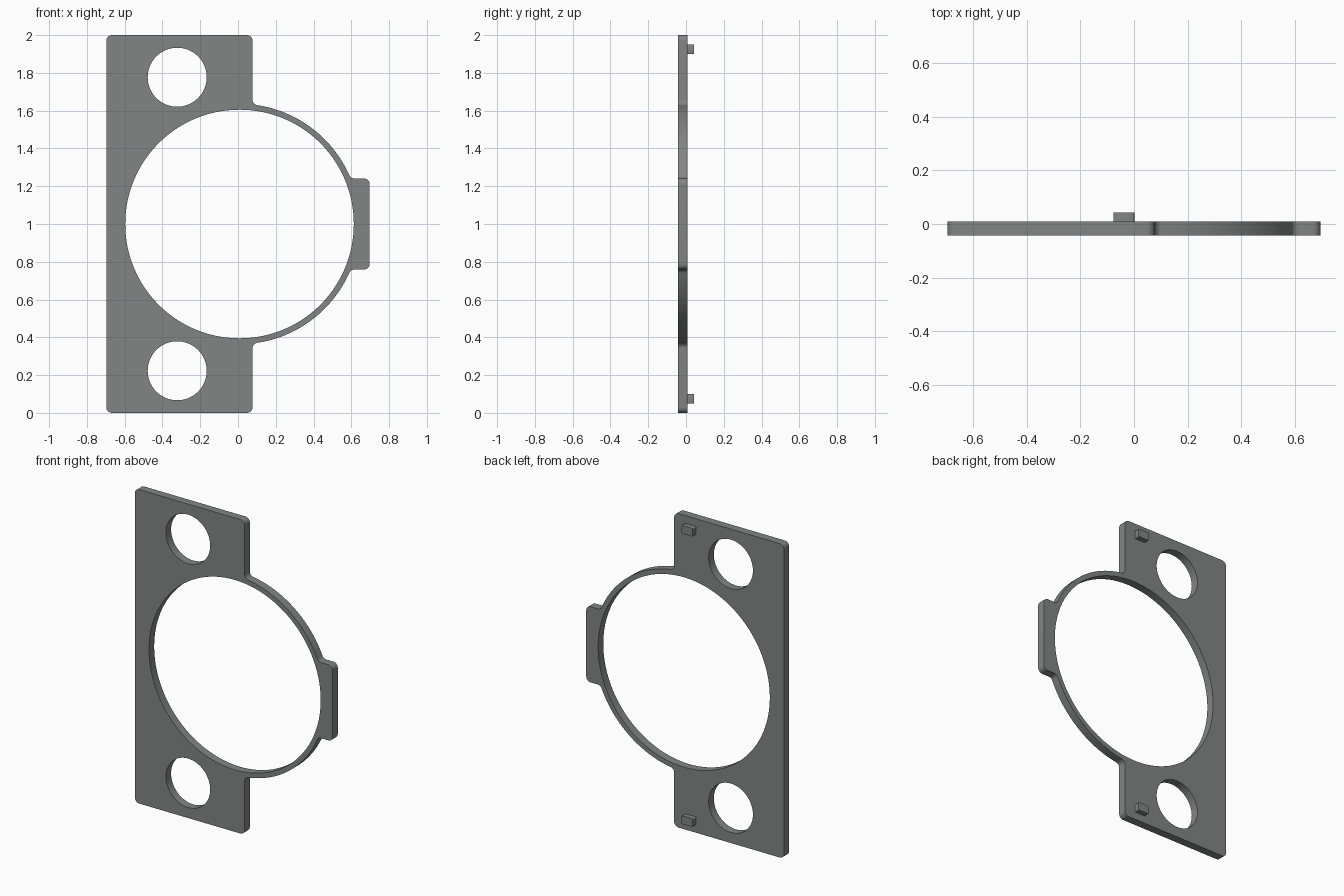
import bpy, bmesh
from math import pi, sqrt, atan2, cos, sin

if "Cube" in bpy.data.objects:
    bpy.data.objects.remove(bpy.data.objects["Cube"])

CX, CZ = 0.008, 1.0            # centre of the big opening
R_IN, R_OUT, FIL = 0.605, 0.636, 0.03
Y_FRONT, Y_BACK, Y_PEG = -0.043, 0.009, 0.043
LEFT, EDGE, RIGHT, TAB = -0.697, 0.077, 0.697, 0.241

# Dark grey finish shared by all parts
dark = bpy.data.materials.new("dark_grey")
dark.diffuse_color = (0.225, 0.235, 0.23, 1)
dark.use_nodes = True
dark.node_tree.nodes["Principled BSDF"].inputs["Base Color"].default_value = dark.diffuse_color


def arc(cx, cz, r, a0, a1, n):
    return [(cx + r * cos(a0 + (a1 - a0) * i / n),
             cz + r * sin(a0 + (a1 - a0) * i / n)) for i in range(n + 1)]


def circle(cx, cz, r, n):
    return arc(cx, cz, r, 0, 2 * pi, n)[:-1]


# Upper half of the outline, relative to z = 1, from tab round to the left edge
fd = R_OUT + FIL
tz = TAB + FIL
tx = sqrt(fd * fd - tz * tz)               # fillet between tab and ring
px = EDGE + FIL - CX
pz = sqrt(fd * fd - px * px)               # fillet between ring and plate
ta, pa = atan2(tz, tx), atan2(pz, px)
half = arc(RIGHT - FIL, TAB - FIL, FIL, 0, pi / 2, 8)
half += arc(CX + tx, tz, FIL, -pi / 2, ta - pi, 8)
half += arc(CX, 0, R_OUT, ta, pa, 40)[1:-1]
half += arc(CX + px, pz, FIL, pa - pi, -pi, 8)
half += arc(EDGE - FIL, 1 - FIL, FIL, 0, pi / 2, 8)
half += arc(LEFT + FIL, 1 - FIL, FIL, pi / 2, pi, 8)
outline = [(x, CZ + z) for x, z in half] + [(x, CZ - z) for x, z in reversed(half)]

# Plate with ring, tab and three openings as one filled, extruded profile
cu = bpy.data.curves.new("bracket_plate", 'CURVE')
cu.dimensions, cu.fill_mode = '2D', 'BOTH'
cu.extrude = (Y_BACK - Y_FRONT) / 2
loops = [outline, circle(CX, CZ, R_IN, 160)]
loops += [circle(-0.322, CZ + s * 0.777, 0.156, 72) for s in (1, -1)]
for pts in loops:
    sp = cu.splines.new('POLY')
    sp.points.add(len(pts) - 1)
    for p, (x, z) in zip(sp.points, pts):
        p.co = (x, z, 0, 1)
    sp.use_cyclic_u = True
plate = bpy.data.objects.new("bracket_plate", cu)
bpy.context.collection.objects.link(plate)
plate.location.y = (Y_FRONT + Y_BACK) / 2
plate.rotation_euler.x = pi / 2
bpy.context.view_layer.objects.active = plate
plate.select_set(True)
bpy.ops.object.convert(target='MESH')
plate = bpy.context.object
bm = bmesh.new()
bm.from_mesh(plate.data)
bmesh.ops.remove_doubles(bm, verts=bm.verts, dist=1e-5)
bmesh.ops.recalc_face_normals(bm, faces=bm.faces)
bm.to_mesh(plate.data)
bm.free()
plate.data.materials.clear()
plate.data.materials.append(dark)
bpy.ops.object.shade_smooth_by_angle(angle=pi / 6)

# Small locating pegs on the back
for name, s in (("upper_peg", 1), ("lower_peg", -1)):
    y0 = Y_BACK - 0.005
    bpy.ops.mesh.primitive_cube_add(size=1, location=(-0.038, (y0 + Y_PEG) / 2, CZ + s * 0.925))
    peg = bpy.context.object
    peg.name = name
    peg.scale = (0.078, Y_PEG - y0, 0.052)
    bpy.ops.object.transform_apply(location=False, rotation=False, scale=True)
    bm = bmesh.new()
    bm.from_mesh(peg.data)
    upright = [e for e in bm.edges if abs(e.verts[0].co.y - e.verts[1].co.y) > 0.01]
    bmesh.ops.bevel(bm, geom=upright, offset=0.005, segments=3, profile=0.5, affect='EDGES')
    bm.to_mesh(peg.data)
    bm.free()
    peg.data.materials.append(dark)
    bpy.ops.object.shade_smooth_by_angle(angle=pi / 5)
